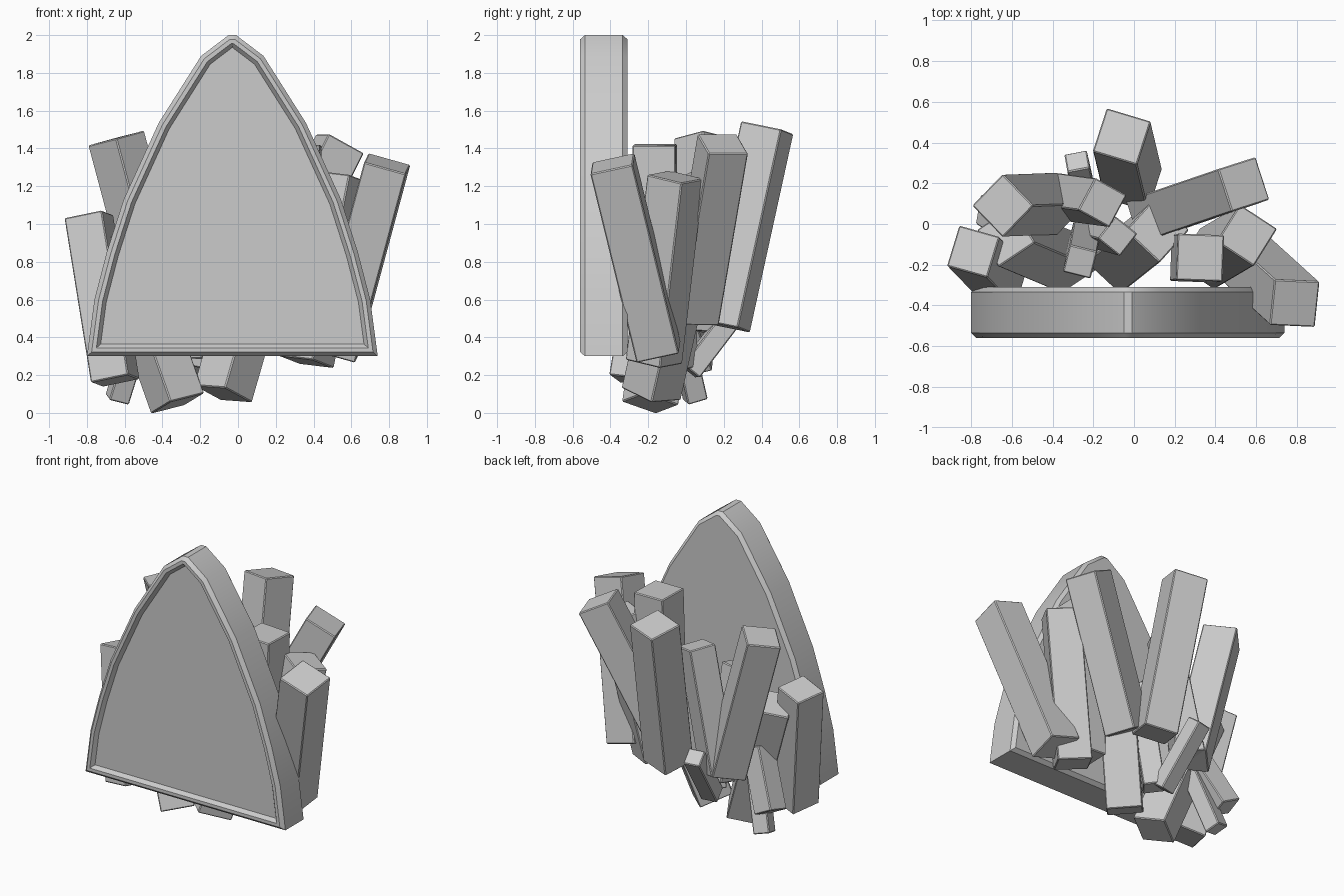
import bpy, bmesh, math
from mathutils import Vector, Matrix

if "Cube" in bpy.data.objects:
    bpy.data.objects.remove(bpy.data.objects["Cube"])


def finish(bm, name):
    bmesh.ops.recalc_face_normals(bm, faces=bm.faces)
    mesh = bpy.data.meshes.new(name)
    bm.to_mesh(mesh)
    bm.free()
    obj = bpy.data.objects.new(name, mesh)
    bpy.context.collection.objects.link(obj)
    return obj


def beam(name, top, bottom, width, angle):
    """Square beam between two end centres; angle turns its top edge in plan."""
    top, bottom = Vector(top), Vector(bottom)
    axis = (top - bottom).normalized()
    a = math.radians(angle)
    u = Vector((math.cos(a), math.sin(a), 0))
    u = (u - axis * u.dot(axis)).normalized()
    v = axis.cross(u)
    rot = Matrix((u, v, axis)).transposed().to_4x4()
    size = Matrix.Diagonal((width, width, (top - bottom).length, 1))
    bm = bmesh.new()
    bmesh.ops.create_cube(bm, size=1, matrix=Matrix.Translation((top + bottom) / 2) @ rot @ size)
    bmesh.ops.bevel(bm, geom=bm.edges[:], offset=0.006, segments=1, affect='EDGES')
    return finish(bm, name)


# Arched panel: pointed outline, chamfered edges, recessed front face
half = [(0.77, 0.30), (0.73, 0.60), (0.665, 0.85), (0.575, 1.13),
        (0.39, 1.535), (0.165, 1.89), (0.02, 2.0)]
cx = -0.03
outline = [(cx + x, z) for x, z in half] + [(cx - x, z) for x, z in reversed(half)]
bm = bmesh.new()
front, back = [[bm.verts.new((x, y, z)) for x, z in outline] for y in (-0.535, -0.335)]
n = len(outline)
for i in range(n):
    j = (i + 1) % n
    bm.faces.new((front[i], front[j], back[j], back[i]))
front_cap, back_cap = bm.faces.new(front), bm.faces.new(back[::-1])
bmesh.ops.recalc_face_normals(bm, faces=bm.faces)
bmesh.ops.inset_individual(bm, faces=[front_cap, back_cap], thickness=0.022,
                           depth=0.025, use_even_offset=True)
for thick, depth in ((0.022, 0.0), (0.02, -0.025)):
    bmesh.ops.inset_individual(bm, faces=[front_cap], thickness=thick, depth=depth,
                               use_even_offset=True)
panel = finish(bm, "arched_panel")
bpy.context.view_layer.objects.active = panel
panel.select_set(True)
bpy.ops.object.shade_smooth_by_angle(angle=math.radians(28))

# Bundle of leaning beams behind the panel: top, bottom, width, plan angle
beams = [
    ((-0.06, 0.43, 1.51), (-0.005, 0.20, 0.46), 0.228, -18),
    ((0.54, 0.195, 1.425), (0.085, 0.04, 0.515), 0.22, 18),
    ((0.555, -0.055, 1.25), (0.36, -0.17, 0.27), 0.22, -32),
    ((0.325, -0.165, 1.42), (0.295, -0.17, 0.35), 0.228, -2),
    ((0.79, -0.39, 1.32), (0.52, -0.145, 0.32), 0.23, -6),
    ((0.115, -0.03, 0.78), (-0.08, -0.185, 0.10), 0.23, -42),
    ((-0.08, -0.06, 0.95), (-0.19, -0.03, 0.24), 0.14, -38),
    ((-0.155, 0.105, 1.27), (-0.34, 0.13, 0.45), 0.18, -28),
    ((-0.645, 0.09, 1.455), (-0.38, 0.10, 0.46), 0.22, 44),
    ((-0.28, 0.31, 0.60), (-0.215, 0.02, 0.22), 0.112, 10),
    ((-0.265, -0.185, 1.06), (-0.24, -0.05, 0.30), 0.14, -14),
    ((-0.49, -0.06, 0.55), (-0.64, 0.05, 0.07), 0.11, 12),
    ((-0.52, -0.05, 0.60), (-0.70, 0.07, 0.24), 0.15, -10),
    ((-0.79, -0.135, 1.04), (-0.65, -0.28, 0.17), 0.21, -17),
    ((-0.63, -0.06, 0.93), (-0.32, -0.19, 0.05), 0.22, 30),
]
for k, args in enumerate(beams, 1):
    beam(f"beam_{k:02d}", *args)
